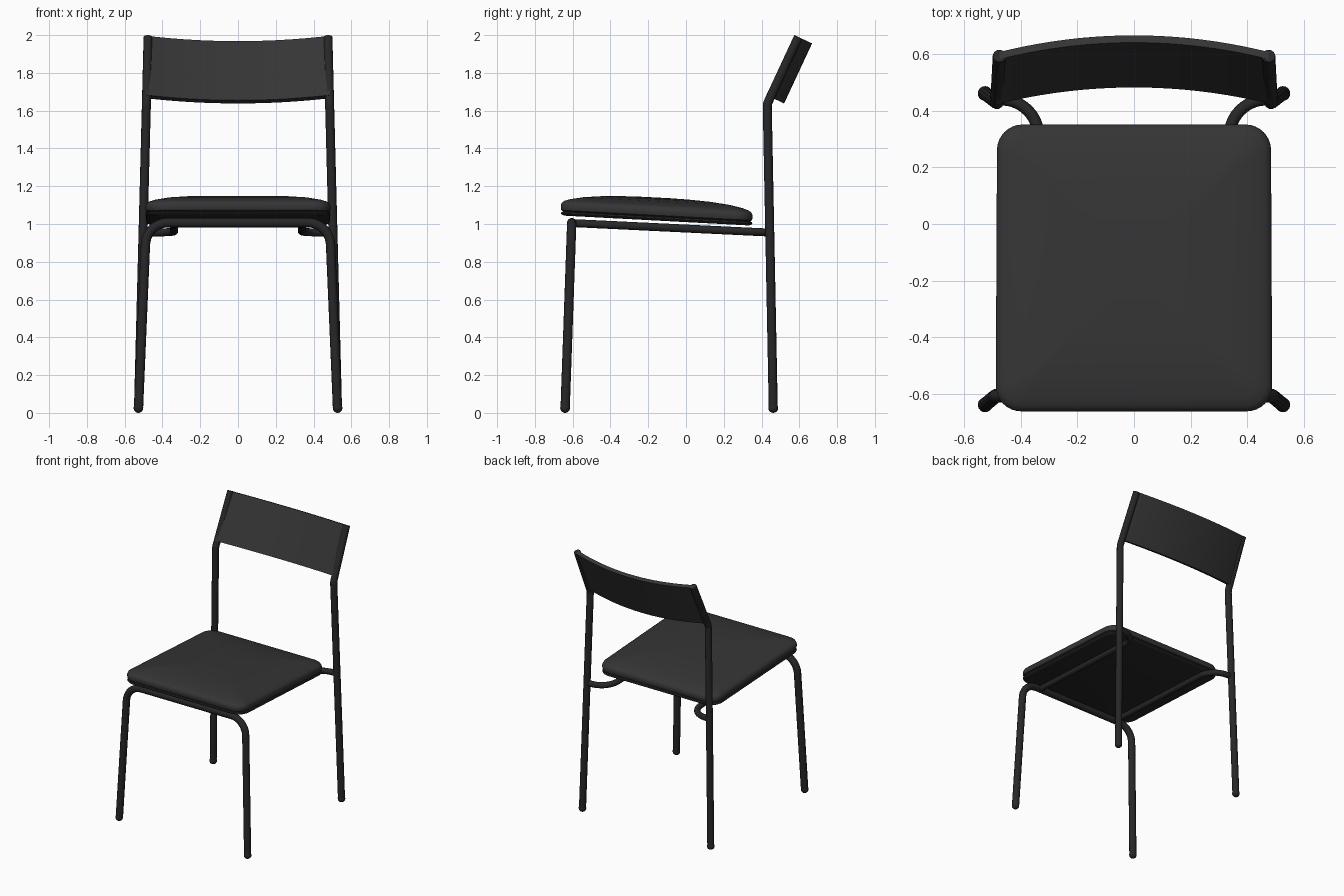
import bpy, bmesh, math
from mathutils import Vector

if "Cube" in bpy.data.objects:
    bpy.data.objects.remove(bpy.data.objects["Cube"])


def material(name, v):
    m = bpy.data.materials.new(name)
    m.diffuse_color = (v, v, v, 1)
    m.use_nodes = True
    m.node_tree.nodes["Principled BSDF"].inputs["Base Color"].default_value = m.diffuse_color
    return m


BLACK = material("black_metal", 0.02)
DARK = material("dark_grey", 0.035)


def fillet(points, radius, steps=10):
    """Round the inner corners of a 3D path with circular arcs."""
    p = [Vector(q) for q in points]
    out = [p[0]]
    for a, b, c in zip(p, p[1:], p[2:]):
        u, v = (a - b).normalized(), (c - b).normalized()
        half = u.angle(v) / 2
        d = radius / math.tan(half)
        centre = b + (u + v).normalized() * radius / math.sin(half)
        s = (b + u * d - centre).normalized()
        e = (b + v * d - centre).normalized()
        out += [centre + s.slerp(e, i / steps).normalized() * radius for i in range(steps + 1)]
    return out + [p[-1]]


def tube(name, points, r, bend):
    path = fillet(points, bend)
    cu = bpy.data.curves.new(name, 'CURVE')
    cu.dimensions = '3D'
    cu.bevel_depth = r
    cu.bevel_resolution = 4
    cu.use_fill_caps = True
    sp = cu.splines.new('POLY')
    sp.points.add(len(path) - 1)
    for q, co in zip(sp.points, path):
        q.co = (*co, 1)
    ob = bpy.data.objects.new(name, cu)
    bpy.context.collection.objects.link(ob)
    select(ob)
    bpy.ops.object.convert(target='MESH')
    finish(bpy.context.object, BLACK)


def select(ob):
    bpy.ops.object.select_all(action='DESELECT')
    ob.select_set(True)
    bpy.context.view_layer.objects.active = ob


def finish(ob, mat):
    ob.data.materials.clear()
    ob.data.materials.append(mat)
    select(ob)
    bpy.ops.object.shade_smooth_by_angle(angle=math.radians(40))


def mesh_object(name, bm, mat):
    bmesh.ops.recalc_face_normals(bm, faces=bm.faces)
    me = bpy.data.meshes.new(name)
    bm.to_mesh(me)
    bm.free()
    ob = bpy.data.objects.new(name, me)
    bpy.context.collection.objects.link(ob)
    finish(ob, mat)
    return ob


def seat_loop(inset, height):
    """Rounded, slightly tapered rectangle lying on the tilted seat plane."""
    hx, y0, y1 = 0.487 - inset, -0.663 + inset, 0.352 - inset
    r = max(0.09 - inset * 0.5, 0.02)
    pts = []
    for cx, cy, start in ((hx - r, y1 - r, 0), (r - hx, y1 - r, 90),
                          (r - hx, y0 + r, 180), (hx - r, y0 + r, 270)):
        for i in range(9):
            a = math.radians(start + 90 * i / 8)
            x, y = cx + r * math.cos(a), cy + r * math.sin(a)
            pts.append((x * (1 - 0.01 * (y + 0.15)), y, 1.032 - 0.053 * y + height))
    return pts


def loft(name, levels, mat):
    bm = bmesh.new()
    loops = [[bm.verts.new(p) for p in seat_loop(*lv)] for lv in levels]
    for a, b in zip(loops, loops[1:]):
        for i in range(len(a)):
            j = (i + 1) % len(a)
            bm.faces.new((a[i], a[j], b[j], b[i]))
    bm.faces.new(loops[0])
    bm.faces.new(loops[-1])
    return mesh_object(name, bm, mat)


# Padded seat and the thin plate below it
loft("seat_cushion", [(0.012, 0), (0.003, 0.006), (0, 0.018), (0, 0.034), (0.006, 0.047),
                      (0.02, 0.057), (0.05, 0.067), (0.12, 0.081), (0.22, 0.092),
                      (0.34, 0.098), (0.44, 0.1)], DARK)
loft("seat_plate", [(0.02, -0.022), (0.004, -0.016), (0, -0.01), (0.004, -0.003), (0.02, 0.001)], BLACK)

# Front legs and front bar, one bent tube
tube("front_leg_frame", [(-0.527, -0.64, 0.02), (-0.485, -0.605, 1.007),
                         (0.485, -0.605, 1.007), (0.527, -0.64, 0.02)], 0.025, 0.12)

# Back legs, side rails and rounded feet, mirrored
for s, side in ((-1, "left"), (1, "right")):
    tube("back_leg_" + side, [(s * 0.527, 0.462, 0.02), (s * 0.485, 0.43, 1.635),
                              (s * 0.476, 0.595, 1.99)], 0.024, 0.06)
    tube("side_rail_" + side, [(s * 0.338, -0.605, 1.005), (s * 0.338, 0.435, 0.955),
                               (s * 0.5, 0.442, 0.955)], 0.021, 0.13)
    for y, end in ((-0.64, "front"), (0.462, "back")):
        bpy.ops.mesh.primitive_uv_sphere_add(segments=18, ring_count=10, radius=0.026,
                                             location=(s * 0.527, y, 0.026))
        foot = bpy.context.object
        foot.name = f"foot_{end}_{side}"
        finish(foot, BLACK)

# Curved backrest: an arc swept up the tilted posts, a little thicker at the bottom
low, high = Vector((0.485, 0.447, 1.672)), Vector((0.477, 0.595, 1.99))
tilt = math.atan2(high.y - low.y, high.z - low.z)
normal = Vector((0, math.cos(tilt), -math.sin(tilt)))
bm = bmesh.new()
N = 32
rings = []
for i in range(N + 1):
    u = -1 + 2 * i / N
    ring = []
    for end, off in ((low, -0.025), (high, -0.013), (high, 0.015), (low, 0.015)):
        p = Vector((u * end.x, end.y, end.z)) + normal * (0.065 * (1 - u * u) + off)
        ring.append(bm.verts.new(p))
    rings.append(ring)
for a, b in zip(rings, rings[1:]):
    for k in range(4):
        bm.faces.new((a[k], b[k], b[(k + 1) % 4], a[(k + 1) % 4]))
bm.faces.new(rings[0])
bm.faces.new(rings[-1])
mesh_object("backrest", bm, DARK)
